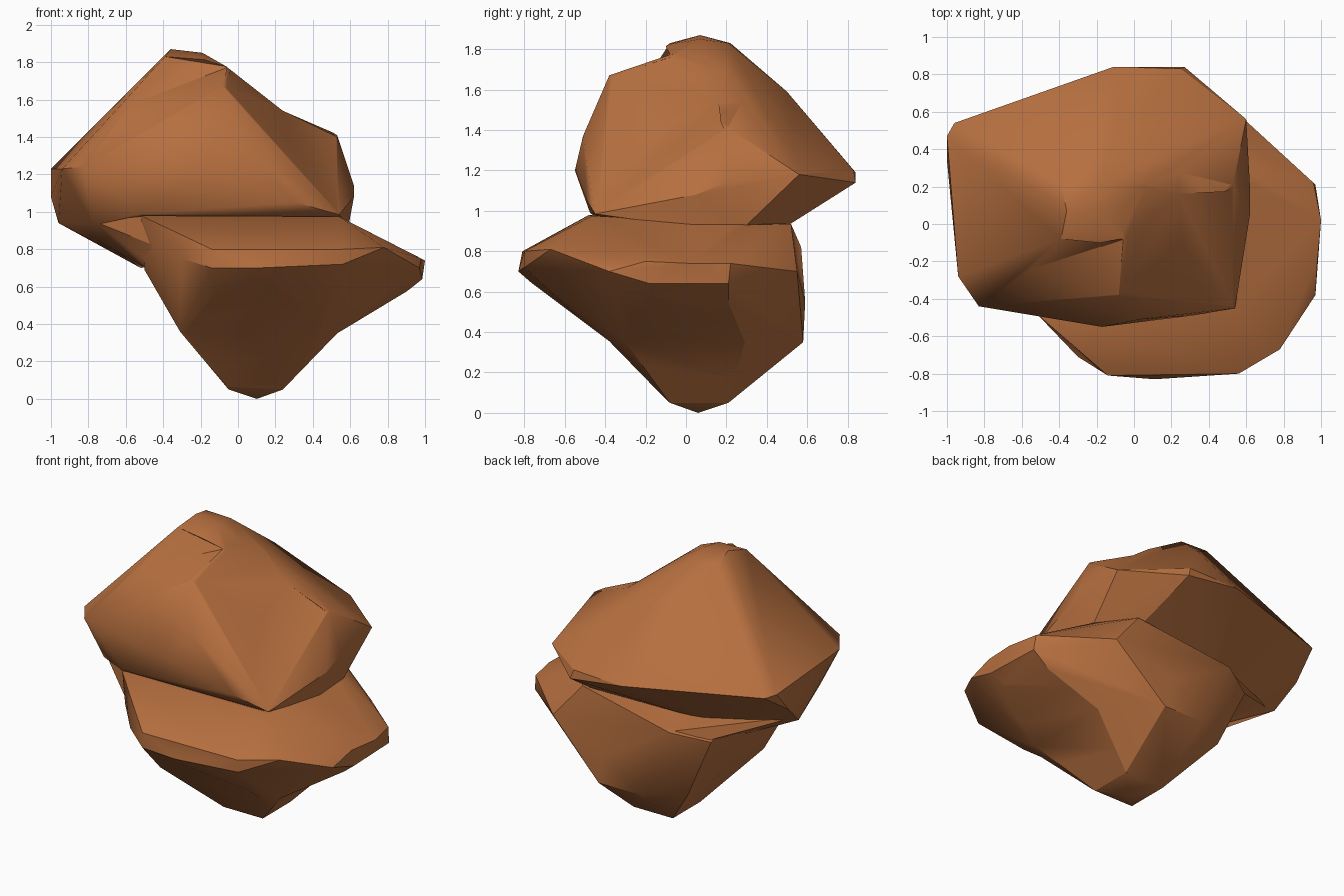
import bpy, bmesh, math

# Rock clay-brown colour
mat = bpy.data.materials.new("brown_stone")
mat.diffuse_color = (0.47, 0.16, 0.05, 1)


def boulder(name, corners):
    """Faceted stone: the convex hull of a few corner points."""
    bm = bmesh.new()
    for p in corners:
        bm.verts.new(p)
    bmesh.ops.convex_hull(bm, input=list(bm.verts))
    bmesh.ops.delete(bm, geom=[v for v in bm.verts if not v.link_faces], context='VERTS')
    bmesh.ops.recalc_face_normals(bm, faces=list(bm.faces))
    me = bpy.data.meshes.new(name)
    bm.to_mesh(me)
    bm.free()
    me.materials.append(mat)
    ob = bpy.data.objects.new(name, me)
    bpy.context.collection.objects.link(ob)
    return ob


def combine(target, other, operation):
    """Apply one boolean and discard the helper."""
    mod = target.modifiers.new("bool", 'BOOLEAN')
    mod.operation = operation
    mod.solver = 'EXACT'
    mod.object = other
    bpy.ops.object.select_all(action='DESELECT')
    bpy.context.view_layer.objects.active = target
    target.select_set(True)
    bpy.ops.object.modifier_apply(modifier=mod.name)
    bpy.data.objects.remove(other)


def carve(target, corners):
    combine(target, boulder("cutter", corners), 'DIFFERENCE')


# Lower mass: narrow foot widening to a ledge at the front and right
lower = boulder("rock", [
    (0.10, 0.06, 0.0), (0.24, 0.21, 0.05), (0.24, -0.08, 0.05),
    (-0.05, 0.21, 0.05), (-0.05, -0.08, 0.05),
    (0.53, -0.30, 0.35), (0.53, 0.21, 0.35), (0.24, 0.58, 0.35),
    (-0.05, 0.58, 0.35), (-0.31, 0.42, 0.36), (-0.31, -0.38, 0.36),
    (-0.14, -0.81, 0.70), (0.11, -0.83, 0.70), (0.56, -0.80, 0.72),
    (-0.14, -0.81, 0.80), (0.56, -0.80, 0.80), (0.78, -0.67, 0.81),
    (0.97, -0.38, 0.70), (0.985, -0.18, 0.64), (0.98, -0.20, 0.75),
    (1.0, 0.02, 0.74), (0.97, 0.21, 0.64), (0.96, 0.22, 0.74),
    (0.60, 0.55, 0.70), (0.20, 0.59, 0.55), (-0.50, -0.38, 0.69),
    (-0.30, -0.71, 0.75), (-0.45, -0.55, 0.81), (-0.52, -0.48, 0.98),
    (0.54, -0.465, 0.975), (0.60, 0.0, 0.93), (0.58, 0.30, 0.93),
    (0.40, 0.52, 0.935), (-0.28, 0.57, 0.82), (-0.50, 0.45, 0.77),
])

# Hollows under the right and front ledges
carve(lower, [(x, y, z) for y in (-1, 1)
              for x, z in ((0.235, 0.045), (0.53, 0.35), (1.01, 0.64), (1.0, 0.0))])
carve(lower, [(x, y, z) for x in (-1.1, 1.1)
              for y, z in ((-0.08, 0.047), (-0.38, 0.355), (-0.84, 0.70), (-0.9, 0.0))])

# Upper mass: slanted peak overhanging to the left and back
upper = boulder("upper_mass", [
    (-0.36, 0.07, 1.87), (-0.19, 0.07, 1.85), (-0.39, 0.22, 1.83),
    (-0.20, 0.21, 1.83), (-0.39, -0.08, 1.83), (-0.19, -0.08, 1.825),
    (-0.05, -0.08, 1.77), (-0.08, -0.38, 1.67), (0.24, 0.20, 1.55),
    (0.53, 0.21, 1.41), (-0.08, 0.50, 1.59),
    (0.03, -0.51, 1.37), (-0.17, -0.55, 1.20), (0.31, -0.49, 1.05),
    (0.54, -0.45, 0.985), (-0.53, -0.475, 0.99), (-0.83, -0.44, 1.24),
    (-0.94, -0.28, 1.23), (-1.0, 0.47, 1.23), (-0.96, 0.54, 1.22),
    (-1.0, 0.34, 1.08), (-0.96, 0.18, 0.94), (-0.78, -0.30, 0.94),
    (-0.11, 0.84, 1.19), (0.27, 0.84, 1.14), (0.25, 0.83, 1.20),
    (0.60, 0.56, 1.18), (0.62, 0.20, 1.14), (0.62, 0.05, 1.08),
    (0.59, 0.02, 0.92), (0.57, 0.29, 0.92), (0.35, 0.50, 0.925),
    (-0.60, -0.15, 0.755), (-0.52, 0.10, 0.70),
])

# Dip in the right shoulder, hollow right face, notch in front of the peak
carve(upper, [(x, y, z) for y in (-1, 1)
              for x, z in ((-0.06, 1.775), (0.24, 1.54), (0.535, 1.412), (0.5, 2.0))])
carve(upper, [(-0.04, -0.06, 1.765), (-0.07, -0.38, 1.665), (0.53, -0.44, 1.0),
              (0.53, 0.19, 1.40), (0.24, 0.16, 1.54), (0.26, -0.10, 1.41),
              (0.7, -0.3, 1.8)])
carve(upper, [(-0.39, -0.08, 1.83), (-0.05, -0.08, 1.775), (-0.08, -0.385, 1.67),
              (-0.61, -0.26, 1.56), (-0.33, -0.24, 1.665), (-0.30, -0.30, 2.0)])

# Left web joining the overhang to the foot
web = boulder("left_web", [
    (-0.52, -0.47, 0.975), (-0.45, -0.53, 0.82), (-0.77, -0.29, 0.95),
    (-0.94, 0.16, 0.95), (-0.60, -0.15, 0.765), (-0.51, 0.12, 0.71),
    (-0.49, -0.37, 0.70), (-0.49, 0.44, 0.78), (-0.27, 0.55, 0.82),
    (0.0, 0.0, 0.9),
])

# Fuse all masses into one stone
combine(lower, upper, 'UNION')
combine(lower, web, 'UNION')

# Soft facets with crisp ridges
bpy.ops.object.shade_smooth_by_angle(angle=math.radians(30))
